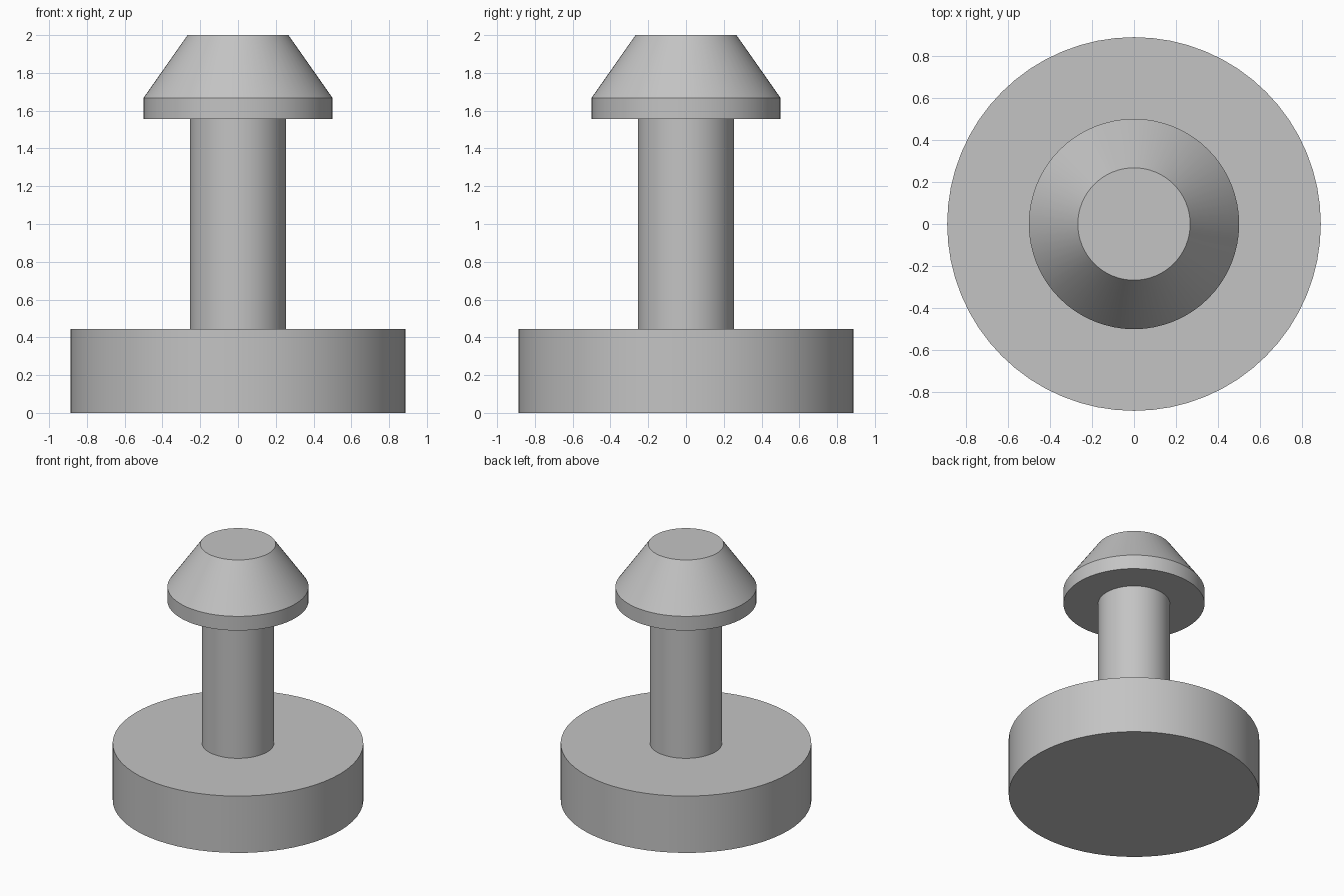
import bpy
import bmesh
import math

if "Cube" in bpy.data.objects:
    bpy.data.objects.remove(bpy.data.objects["Cube"], do_unlink=True)

SEGMENTS = 64

# Plain grey finish
grey = bpy.data.materials.new("plain_grey")
grey.use_nodes = True
colour = (0.55, 0.55, 0.55, 1)
grey.diffuse_color = colour
grey.node_tree.nodes["Principled BSDF"].inputs["Base Color"].default_value = colour


def turned_part(name, profile):
    """Spin a (radius, height) profile around z and close both ends."""
    bm = bmesh.new()
    rings = []
    for radius, z in profile:
        rings.append([
            bm.verts.new((radius * math.cos(a), radius * math.sin(a), z))
            for a in (math.tau * i / SEGMENTS for i in range(SEGMENTS))
        ])
    for low, high in zip(rings, rings[1:]):
        for i in range(SEGMENTS):
            j = (i + 1) % SEGMENTS
            bm.faces.new((low[i], low[j], high[j], high[i]))
    bm.faces.new(rings[0][::-1])
    bm.faces.new(rings[-1])
    mesh = bpy.data.meshes.new(name)
    bm.to_mesh(mesh)
    bm.free()
    mesh.materials.append(grey)
    obj = bpy.data.objects.new(name, mesh)
    bpy.context.collection.objects.link(obj)
    bpy.ops.object.select_all(action="DESELECT")
    obj.select_set(True)
    bpy.context.view_layer.objects.active = obj
    bpy.ops.object.shade_smooth_by_angle(angle=math.radians(30))
    return obj


# Wide round foot
turned_part("base_disc", [(0.888, 0), (0.888, 0.444)])
# Straight column, sunk slightly into the parts it joins
turned_part("shaft", [(0.255, 0.43), (0.255, 1.58)])
# Tapered cap with a short straight rim
turned_part("tapered_cap", [(0.5, 1.557), (0.5, 1.668), (0.267, 2)])
